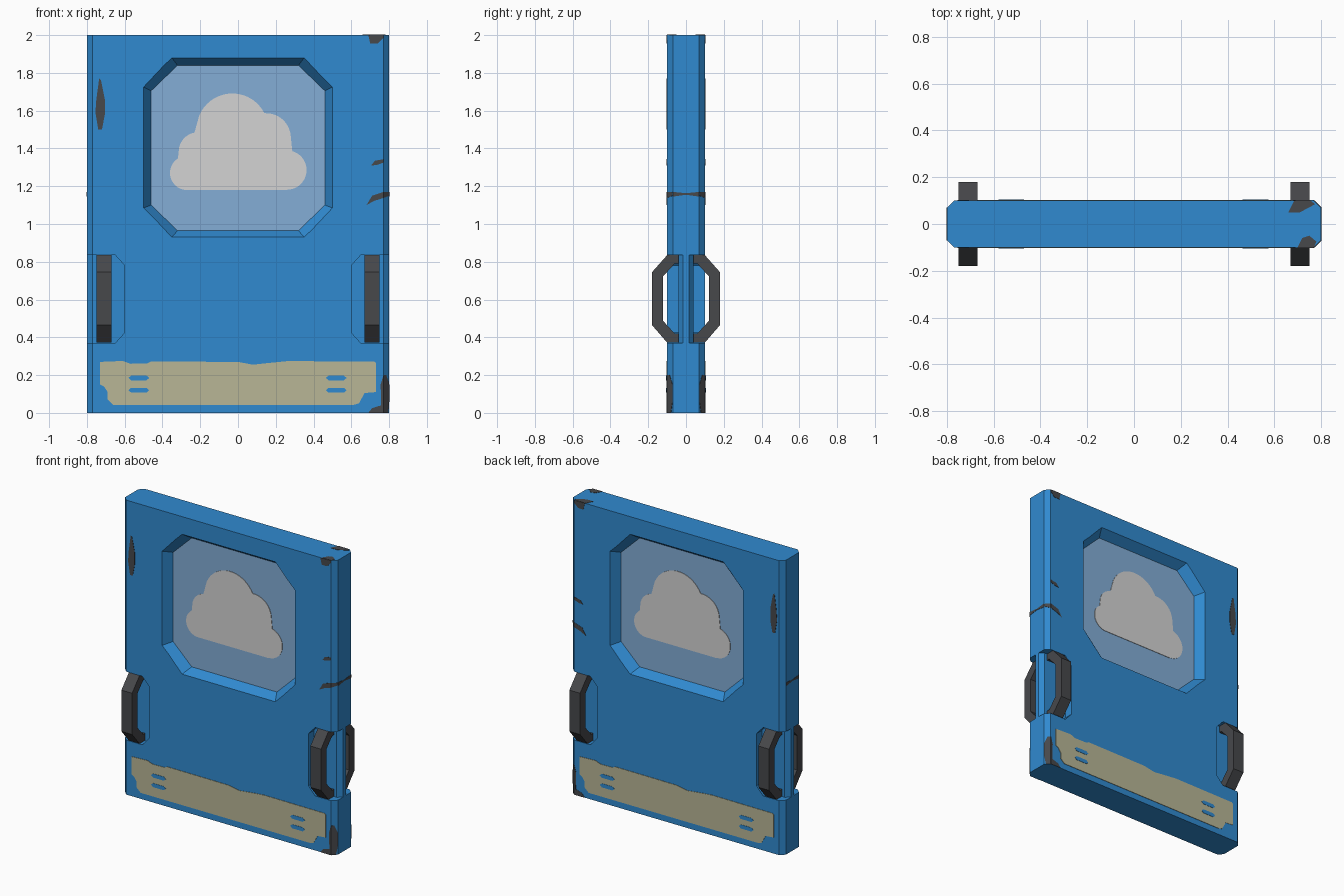
import bpy, bmesh, math
from mathutils import Vector

if "Cube" in bpy.data.objects:
    bpy.data.objects.remove(bpy.data.objects["Cube"])


def material(name, rgb):
    lin = [((c / 255 + 0.055) / 1.055) ** 2.4 for c in rgb]
    m = bpy.data.materials.new(name)
    m.diffuse_color = (*lin, 1)
    m.use_nodes = True
    m.node_tree.nodes["Principled BSDF"].inputs["Base Color"].default_value = m.diffuse_color
    return m


BLUE = material("door blue", (48, 138, 208))
PANE = material("pane pale blue", (131, 173, 214))
CLOUD = material("cloud grey", (212, 212, 212))
PLATE = material("worn beige", (184, 182, 150))
DARK = material("dark metal", (71, 72, 75))


def loft(name, a, b, *mats):
    """Closed solid between two loops of equal length."""
    bm = bmesh.new()
    va = [bm.verts.new(p) for p in a]
    vb = [bm.verts.new(p) for p in b]
    n = len(va)
    bm.faces.new(va)
    bm.faces.new(vb[::-1])
    for i in range(n):
        j = (i + 1) % n
        bm.faces.new((va[j], va[i], vb[i], vb[j]))
    bmesh.ops.recalc_face_normals(bm, faces=bm.faces)
    me = bpy.data.meshes.new(name)
    bm.to_mesh(me)
    bm.free()
    ob = bpy.data.objects.new(name, me)
    bpy.context.collection.objects.link(ob)
    for m in mats:
        me.materials.append(m)
    return ob


def decal(name, pts, mat, origin, u, v, n, lift=0.003):
    """Thin painted plate lying on a surface."""
    o, u, v, n = map(Vector, (origin, u, v, n))
    base = [o + u * p + v * q for p, q in pts]
    return loft(name, [p - n * 0.001 for p in base], [p + n * lift for p in base], mat)


def cut(target, cutter):
    mod = target.modifiers.new("cut", 'BOOLEAN')
    mod.operation = 'DIFFERENCE'
    mod.solver = 'EXACT'
    mod.object = cutter
    bpy.context.view_layer.update()
    bpy.context.view_layer.objects.active = target
    bpy.ops.object.modifier_apply(modifier=mod.name)
    bpy.data.objects.remove(cutter)


def octagon(hx, z0, z1, cx, cz, y):
    pts = [(-hx, z0 + cz), (-hx + cx, z0), (hx - cx, z0), (hx, z0 + cz),
           (hx, z1 - cz), (hx - cx, z1), (-hx + cx, z1), (-hx, z1 - cz)]
    return [(x, y, z) for x, z in pts]


# Door slab with chamfered upright edges
plan = [(-0.8, -0.07), (-0.77, -0.1), (0.77, -0.1), (0.8, -0.07),
        (0.8, 0.07), (0.77, 0.1), (-0.77, 0.1), (-0.8, 0.07)]
door = loft("door_slab", [(x, y, 0) for x, y in plan], [(x, y, 2) for x, y in plan], BLUE, PANE)

# Window recesses and handle recesses, front and back
recess = [(0.9, 0.37), (0.65, 0.37), (0.6, 0.425), (0.6, 0.78), (0.65, 0.835), (0.9, 0.835)]
web = [(0.77, 0.04), (0.8, 0.015), (0.9, 0.015), (0.9, 0.2), (0.77, 0.2)]
for sy in (-1, 1):
    cut(door, loft("window_cutter", octagon(0.46, 0.965, 1.84, 0.14, 0.135, sy * 0.04),
                   octagon(0.52, 0.9125, 1.90, 0.155, 0.165, sy * 0.13), BLUE))
    for sx in (-1, 1):
        cut(door, loft("recess_cutter", [(sx * x, sy * 0.04, z) for x, z in recess],
                       [(sx * x, sy * 0.2, z) for x, z in recess], BLUE))
        cut(door, loft("web_cutter", [(sx * x, sy * y, 0.37) for x, y in web],
                       [(sx * x, sy * y, 0.835) for x, y in web], BLUE))

# Window panes are the flat recess floors in the upper half
for f in door.data.polygons:
    is_pane = abs(f.normal.y) > 0.9 and abs(f.center.y) < 0.06 and f.center.z > 0.9
    f.material_index = 1 if is_pane else 0

# Bent handles
grip = [(0.035, 0.835), (0.10, 0.835), (0.18, 0.745), (0.18, 0.465), (0.10, 0.372), (0.035, 0.372),
        (0.035, 0.42), (0.06, 0.42), (0.122, 0.488), (0.122, 0.722), (0.06, 0.79), (0.035, 0.79)]
for sx in (-1, 1):
    for sy in (-1, 1):
        loft("handle", [(sx * 0.67, sy * y, z) for y, z in grip],
             [(sx * 0.75, sy * y, z) for y, z in grip], DARK)

# Cloud outline: upper and lower envelope of overlapping circles
puffs = [(-0.27, 1.27, 0.09), (-0.21, 1.38, 0.105), (-0.03, 1.50, 0.19),
         (0.15, 1.455, 0.13), (0.26, 1.285, 0.103)]


def cloud_top(x):
    return max(z + math.sqrt(max(r * r - (x - c) ** 2, 0)) for c, z, r in puffs if abs(x - c) <= r + 1e-6)


def cloud_bottom(x):
    for c, z, r in (puffs[0], puffs[-1]):
        if abs(x) > abs(c) and x * c > 0:
            return z - math.sqrt(max(r * r - (x - c) ** 2, 0))
    return 1.18


xs = [0.0015 + 0.3605 * math.sin(math.pi * (i / 72 - 0.5)) for i in range(73)]
cloud = [(x, cloud_bottom(x)) for x in xs] + [(x, cloud_top(x) + 0.001) for x in reversed(xs)]

# Worn kick plate outline and slot shape
kick = [(-0.73, 0.27), (-0.61, 0.275), (-0.57, 0.26), (-0.48, 0.262), (-0.46, 0.272), (0, 0.27),
        (0.08, 0.255), (0.14, 0.262), (0.26, 0.274), (0.72, 0.272), (0.73, 0.265), (0.73, 0.11),
        (0.67, 0.105), (0.64, 0.05), (0.61, 0.042), (-0.66, 0.042), (-0.69, 0.07), (-0.69, 0.11),
        (-0.71, 0.14), (-0.73, 0.15)]
slot = [(-0.055, 0), (-0.04, -0.013), (0.04, -0.013), (0.055, 0), (0.04, 0.013), (-0.04, 0.013)]

# Paint chips on the faces
chips = {
    "edge_scuff": [(-0.735, 1.77), (-0.75, 1.66), (-0.755, 1.59), (-0.74, 1.5), (-0.72, 1.5),
                   (-0.705, 1.58), (-0.705, 1.66), (-0.725, 1.76)],
    "top_chip": [(0.69, 2), (0.70, 1.955), (0.74, 1.955), (0.77, 1.985), (0.77, 2)],
    "small_crack": [(0.705, 1.31), (0.735, 1.312), (0.77, 1.325), (0.77, 1.343), (0.725, 1.335)],
    "long_crack": [(0.68, 1.10), (0.72, 1.122), (0.77, 1.138), (0.77, 1.17), (0.71, 1.15)],
    "bottom_chip": [(0.69, 0), (0.77, 0), (0.77, 0.20), (0.755, 0.15), (0.758, 0.04), (0.71, 0.025)],
}
top_chip = {-1: [(0.70, 0.1), (0.72, 0.06), (0.75, 0.05), (0.78, 0.075), (0.77, 0.1)],
            1: [(0.66, 0.05), (0.685, 0.1), (0.755, 0.1), (0.775, 0.085), (0.71, 0.05)]}
edge_chip = [(0, 0), (0.03, 0), (0.042, 0.06), (0.042, 0.15), (0.02, 0.2), (0, 0.2)]
edge_crack = [(0, 1.138), (0.042, 1.15), (0.042, 1.168), (0, 1.17)]
d = math.sqrt(0.5)

for s in (-1, 1):
    u, n, up = (-s, 0, 0), (0, s, 0), (0, 0, 1)
    decal("window_cloud", cloud, CLOUD, (0, s * 0.04, 0), u, up, n)
    decal("kick_plate", kick, PLATE, (0, s * 0.1, 0), u, up, n)
    for x in (-0.525, 0.52):
        for z in (0.185, 0.12):
            decal("kick_plate_slot", slot, BLUE, (x, s * 0.1, z), u, up, n, 0.005)
    for name, pts in chips.items():
        decal(name, pts, DARK, (0, s * 0.1, 0), (1, 0, 0), up, n, 0.002)
    # chips wrapping over the top and around the chamfered edge
    decal("top_face_chip", top_chip[s], DARK, (0, 0, 2), (1, 0, 0), n, up, 0.002)
    for pts in (edge_chip, edge_crack):
        decal("chamfer_chip", pts, DARK, (0.77, s * 0.1, 0), (d, -s * d, 0), up, (d, s * d, 0), 0.002)
    # crack across each side edge
    side = [(-0.07, 1.145), (0, 1.155), (0.07, 1.145), (0.07, 1.17), (0, 1.163), (-0.07, 1.17)]
    decal("side_crack", side, DARK, (s * 0.8, 0, 0), (0, 1, 0), up, (s, 0, 0), 0.002)
